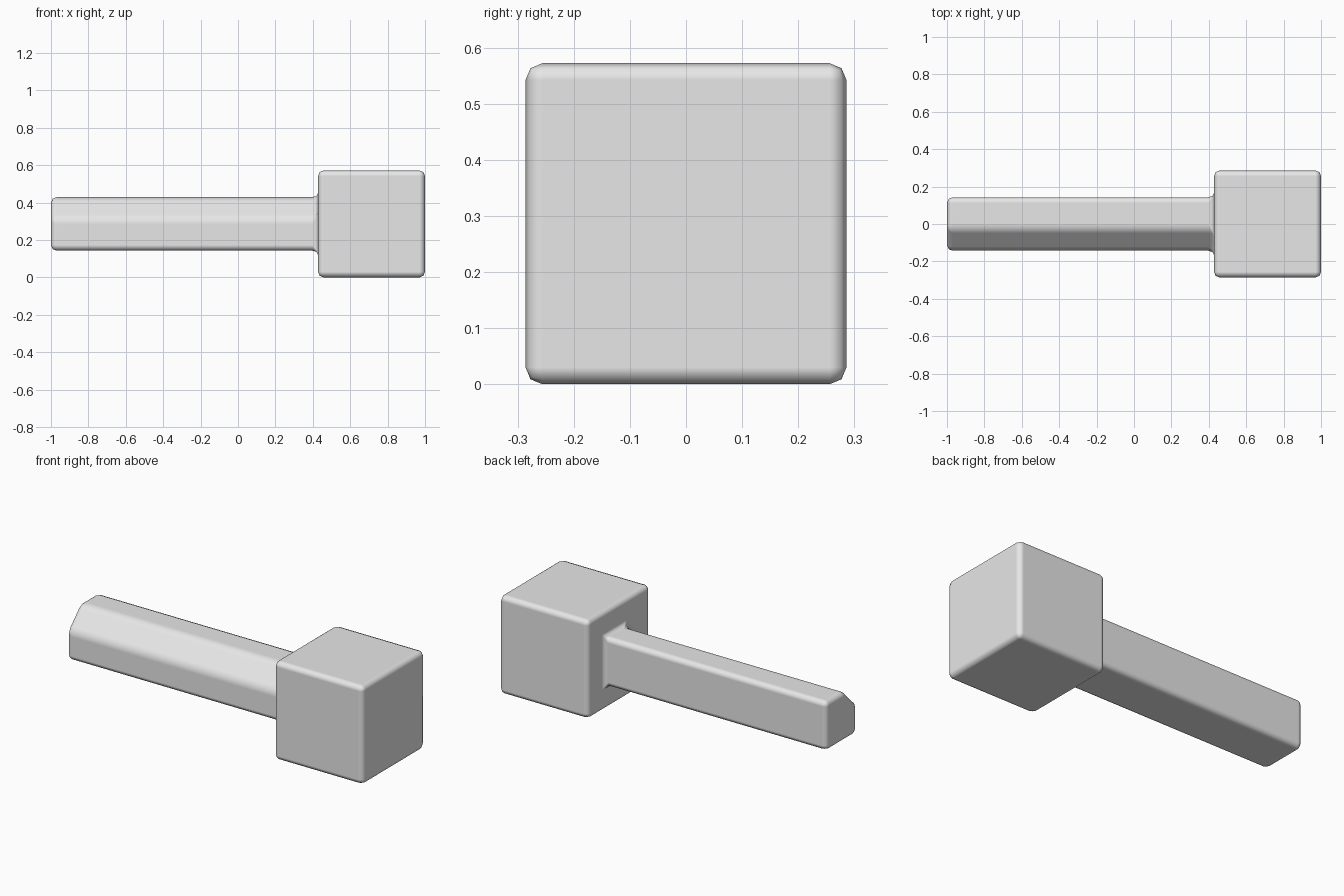
import bpy, bmesh

cube = bpy.data.objects.get("Cube")
if cube:
    bpy.data.objects.remove(cube, do_unlink=True)

# Material
grey = bpy.data.materials.new("light grey")
grey.use_nodes = True
colour = (0.8, 0.8, 0.8, 1)
grey.diffuse_color = colour
grey.node_tree.nodes["Principled BSDF"].inputs["Base Color"].default_value = colour

HALF, MID = 0.286, 0.286        # head half size and centre height
SHAFT = 0.143                   # shaft half size
CUT = 0.115                     # chamfer on the upper front shaft edge
NECK, TIP, END = 0.428, -1.0, 1.0

# Cross-sections in (y, z) about the long axis
square = [(-HALF, -HALF), (HALF, -HALF), (HALF, HALF), (-HALF, HALF)]
profile = [(-SHAFT, -SHAFT), (SHAFT, -SHAFT), (SHAFT, SHAFT),
           (CUT - SHAFT, SHAFT), (-SHAFT, SHAFT - CUT)]

bm = bmesh.new()


def ring(points, x):
    return [bm.verts.new((x, y, z + MID)) for y, z in points]


def bridge(r1, r2):
    n = len(r1)
    for i in range(n):
        j = (i + 1) % n
        bm.faces.new((r1[i], r1[j], r2[j], r2[i]))


# Head: block with an open neck side
head_end, head_neck = ring(square, END), ring(square, NECK)
bm.faces.new(head_end)
bridge(head_end, head_neck)

# Shaft: chamfered bar with a closed tip
shaft_neck, shaft_tip = ring(profile, NECK), ring(profile, TIP)
bridge(shaft_neck, shaft_tip)
bm.faces.new(shaft_tip)

# Shoulder joining the head to the shaft
a, b, c, d = head_neck
p, q, r, s, t = shaft_neck
for face in ((a, b, q, p), (b, c, r, q), (c, d, s, r), (d, t, s), (d, a, p, t)):
    bm.faces.new(face)
bmesh.ops.recalc_face_normals(bm, faces=bm.faces[:])

mesh = bpy.data.meshes.new("hammer")
bm.to_mesh(mesh)
bm.free()
mesh.materials.append(grey)
mesh.shade_smooth()
hammer = bpy.data.objects.new("hammer", mesh)
bpy.context.collection.objects.link(hammer)

# Rounded edges, with flat faces kept flat
bevel = hammer.modifiers.new("rounded edges", "BEVEL")
bevel.width = 0.03
bevel.segments = 2
bevel.limit_method = "ANGLE"
bevel.angle_limit = 0.5
bevel.harden_normals = True
